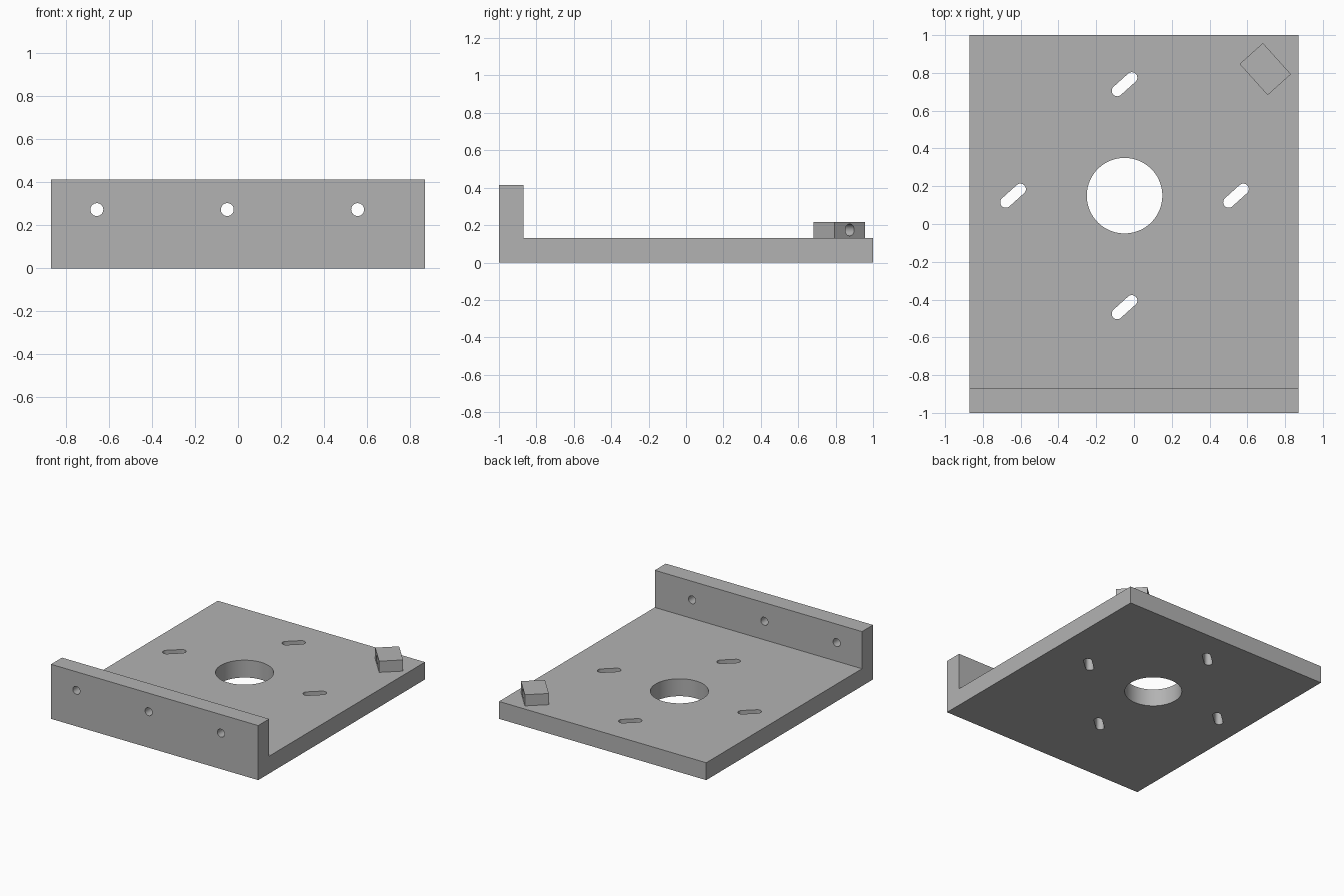
import bpy, bmesh, math
from mathutils import Matrix, Vector

if "Cube" in bpy.data.objects:
    bpy.data.objects.remove(bpy.data.objects["Cube"])

grey = bpy.data.materials.new("plain grey")
grey.use_nodes = True
grey.diffuse_color = (0.45, 0.45, 0.45, 1)
grey.node_tree.nodes["Principled BSDF"].inputs["Base Color"].default_value = grey.diffuse_color

HALF_W, THICK, WALL_TOP = 0.87, 0.132, 0.414
CENTRE = Vector((-0.05, 0.15, THICK / 2))
TURN = math.radians(42)


def prism(name, outline, depth, matrix):
    """Extrude a closed outline along local z, centred on the origin."""
    bm = bmesh.new()
    face = bm.faces.new([bm.verts.new((x, y, -depth / 2)) for x, y in outline])
    top = bmesh.ops.extrude_face_region(bm, geom=[face])["geom"]
    bmesh.ops.translate(bm, vec=(0, 0, depth),
                        verts=[v for v in top if isinstance(v, bmesh.types.BMVert)])
    bmesh.ops.recalc_face_normals(bm, faces=bm.faces)
    bm.transform(matrix)
    mesh = bpy.data.meshes.new(name)
    bm.to_mesh(mesh)
    bm.free()
    mesh.materials.append(grey)
    obj = bpy.data.objects.new(name, mesh)
    bpy.context.collection.objects.link(obj)
    return obj


def slot(radius, half=0.0, steps=24):
    """Circle, or rounded slot when half is above zero."""
    points = []
    for side in (1, -1):
        for i in range(steps + (1 if half else 0)):
            a = math.pi * (i / steps - 0.5)
            points.append((side * (half + radius * math.cos(a)), side * radius * math.sin(a)))
    return points


def drill(target, cutters):
    """Cut the holes and smooth only their round walls."""
    bpy.ops.object.select_all(action="DESELECT")
    bpy.context.view_layer.objects.active = target
    target.select_set(True)
    for cutter in cutters:
        cutter.hide_render = True
        mod = target.modifiers.new("hole", "BOOLEAN")
        mod.operation, mod.solver, mod.object = "DIFFERENCE", "EXACT", cutter
        bpy.ops.object.modifier_apply(modifier=mod.name)
        bpy.data.objects.remove(cutter)
    bpy.ops.object.shade_smooth_by_angle(angle=math.radians(30))


# L-shaped bracket: side profile in (y, z), extruded along x
profile = [(-1, 0), (1, 0), (1, THICK), (-1 + THICK, THICK), (-1 + THICK, WALL_TOP), (-1, WALL_TOP)]
along_x = Matrix(((0, 0, 1, 0), (1, 0, 0, 0), (0, 1, 0, 0), (0, 0, 0, 1)))
bracket = prism("angle_bracket", profile, 2 * HALF_W, along_x)

# Central bore, four slanted slots around it, three wall holes
holes = [prism("bore", slot(0.2, steps=48), 0.4, Matrix.Translation(CENTRE))]
for i in range(4):
    a = i * math.pi / 2
    spot = CENTRE + 0.59 * Vector((math.cos(a), math.sin(a), 0))
    holes.append(prism("slot", slot(0.029, 0.052), 0.4,
                       Matrix.Translation(spot) @ Matrix.Rotation(TURN, 4, "Z")))
for i in (-1, 0, 1):
    spot = (CENTRE.x + 0.607 * i, -1 + THICK / 2, 0.273)
    holes.append(prism("wall_hole", slot(0.03), 0.4,
                       Matrix.Translation(spot) @ Matrix.Rotation(math.pi / 2, 4, "X")))
drill(bracket, holes)

# Turned corner block with a cross hole
place = Matrix.Translation((0.695, 0.82, THICK + 0.0425)) @ Matrix.Rotation(TURN, 4, "Z")
w, d = 0.083, 0.111
block = prism("corner_block", [(-w, -d), (w, -d), (w, d), (-w, d)], 0.085, place)
drill(block, [prism("block_hole", slot(0.032), 0.4,
                    place @ Matrix.Rotation(math.pi / 2, 4, "Y"))])
